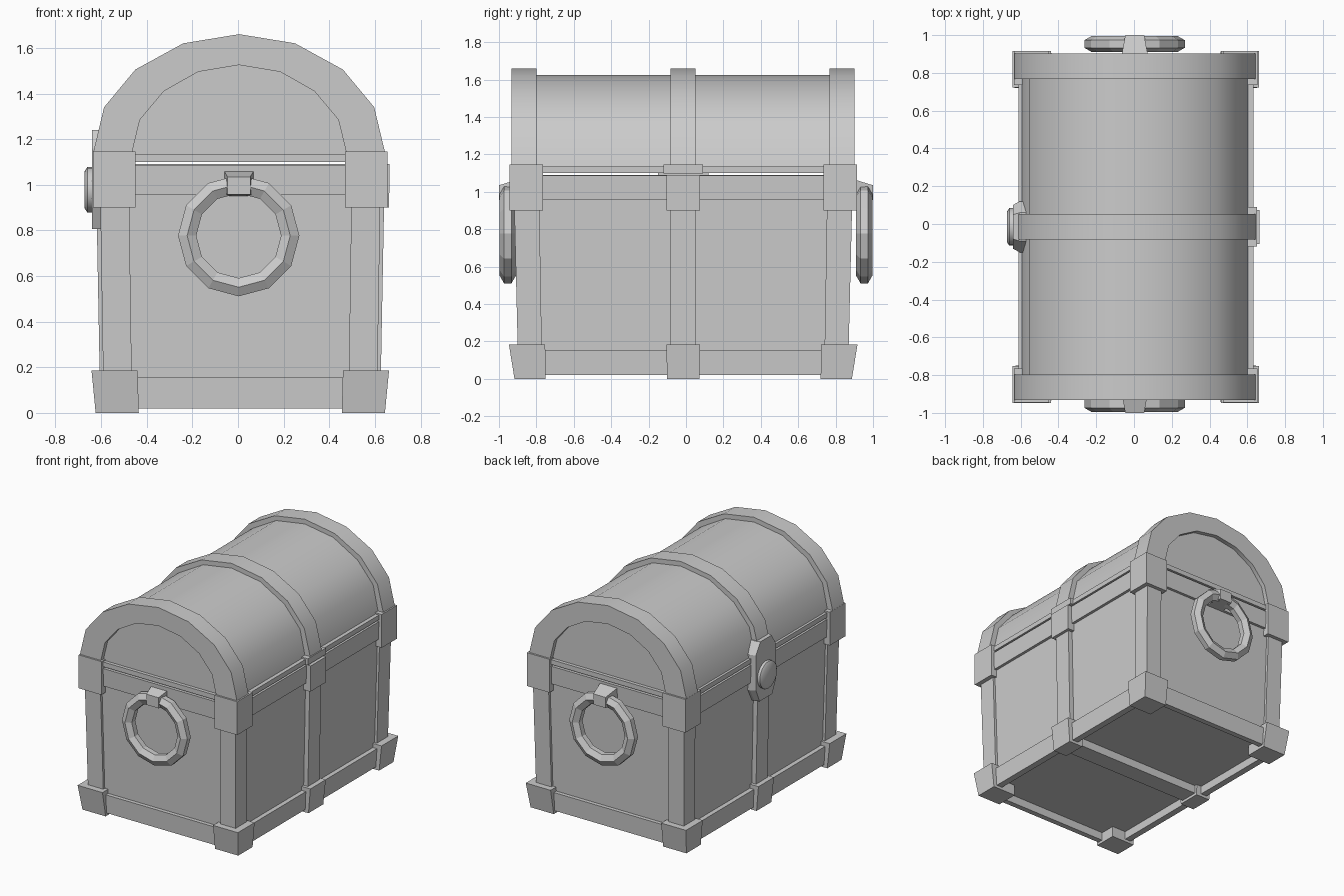
import bpy, bmesh
from math import sin, cos, pi, radians

cube = bpy.data.objects.get("Cube")
if cube:
    bpy.data.objects.remove(cube)

CX, CY = 0.01, -0.015      # centre of the chest body

grey = bpy.data.materials.new("plain grey")
grey.use_nodes = True
GREY = (0.6, 0.6, 0.6, 1)
grey.diffuse_color = GREY
grey.node_tree.nodes["Principled BSDF"].inputs["Base Color"].default_value = GREY


def add(name, bm, smooth=False):
    bmesh.ops.recalc_face_normals(bm, faces=bm.faces)
    me = bpy.data.meshes.new(name)
    bm.to_mesh(me)
    bm.free()
    ob = bpy.data.objects.new(name, me)
    me.materials.append(grey)
    bpy.context.collection.objects.link(ob)
    if smooth:
        bpy.ops.object.select_all(action='DESELECT')
        ob.select_set(True)
        bpy.context.view_layer.objects.active = ob
        bpy.ops.object.shade_smooth_by_angle(angle=radians(35))
    return ob


def loft(name, loops, smooth=False):
    """Skin matching loops of points and cap both ends."""
    bm = bmesh.new()
    rings = [[bm.verts.new(p) for p in loop] for loop in loops]
    n = len(rings[0])
    for a, b in zip(rings, rings[1:]):
        for i in range(n):
            j = (i + 1) % n
            bm.faces.new((a[i], a[j], b[j], b[i]))
    bm.faces.new(rings[0])
    bm.faces.new(rings[-1])
    return add(name, bm, smooth)


def block(name, low, high, z0, z1):
    """Tapered box from (x0, x1, y0, y1) at z0 and z1, around the body centre."""
    def loop(r, z):
        x0, x1, y0, y1 = r
        return [(CX + x, CY + y, z) for x, y in ((x0, y0), (x1, y0), (x1, y1), (x0, y1))]
    return loft(name, [loop(low, z0), loop(high, z1)])


def flip(r, sx, sy):
    xs = sorted((r[0] * sx, r[1] * sx))
    ys = sorted((r[2] * sy, r[3] * sy))
    return (*xs, *ys)


def mirror_block(name, low, high, z0, z1, sxs=(-1, 1), sys=(-1, 1)):
    for sx in sxs:
        for sy in sys:
            side = ("_back" if sy > 0 else "_front") if len(sys) > 1 else ""
            hand = ("_left" if sx > 0 else "_right") if len(sxs) > 1 else ""
            block(name + side + hand, flip(low, sx, sy), flip(high, sx, sy), z0, z1)


def arch(half):
    return half + [(-x, z) for x, z in half[-2::-1]]


def extrude_y(name, pts, y0, y1, smooth=True):
    return loft(name, [[(CX - 0.005 + x, CY + y, z) for x, z in pts] for y in (y0, y1)], smooth)


# Body panels
block("body", (-.58, .58, -.865, .865), (-.6, .6, -.888, .888), .08, 1.09)

# Bottom skirt, top rim and lid lip
mirror_block("skirt_end", (-.605, .605, .85, .89), (-.61, .61, .85, .895), .02, .155, sxs=(1,))
mirror_block("skirt_side", (.56, .608, -.89, .89), (.56, .615, -.895, .895), .02, .155, sys=(1,))
block("rim", (-.618, .618, -.905, .905), (-.622, .622, -.91, .91), .955, 1.087)
block("lid_lip", (-.622, .622, -.91, .91), (-.622, .622, -.91, .91), 1.1, 1.135)
block("bottom_bar", (-.58, .58, -.067, .067), (-.58, .58, -.067, .067), .02, .09)

# Corner posts, feet and upper corner plates
mirror_block("corner_post", (.475, .6, .755, .883), (.488, .615, .77, .905), .1, 1.0)
mirror_block("foot", (.445, .634, .735, .902), (.45, .652, .738, .932), 0, .185)
mirror_block("corner_plate", (.46, .645, .75, .93), (.46, .645, .75, .93), .9, 1.145)

# Middle straps and their feet on the long sides
mirror_block("side_strap", (.5, .615, -.067, .067), (.5, .632, -.067, .067), .1, 1.0, sys=(1,))
mirror_block("middle_foot", (.52, .634, -.086, .086), (.52, .652, -.09, .09), 0, .185, sys=(1,))
block("hinge_lower", (.5, .652, -.09, .09), (.5, .655, -.09, .09), .9, 1.09)
block("hinge_upper", (.5, .642, -.105, .105), (.5, .642, -.105, .105), 1.098, 1.145)

# Domed lid with two end bands and a middle strap
outer = arch([(.64, 1.14), (.592, 1.34), (.455, 1.505), (.245, 1.62), (0, 1.66)])
shell = arch([(.602, 1.12), (.557, 1.325), (.43, 1.475), (.232, 1.588), (0, 1.625)])
inner = arch([(.47, 1.14), (.435, 1.285), (.33, 1.41), (.18, 1.495), (0, 1.525)])
extrude_y("lid", shell, -.885, .885)
extrude_y("lid_strap", outer + shell[::-1], -.067, .067)
for name, s in (("front", -1), ("back", 1)):
    extrude_y("lid_band_" + name, outer + inner[::-1], s * .783, s * .917)

# Lock plate and round boss on the right side
plate = [(.075, 1.24), (.135, 1.16), (.135, .9), (.085, .805)]
plate += [(-y, z) for y, z in plate[::-1]]
loft("lock_plate", [[(x, CY + y * k, z) for y, z in plate]
                    for x, k in ((-.56, 1), (-.605, 1), (-.64, .86))])


def disc(x, r):
    return [(x, CY + r * cos(a * pi / 8), .978 + r * sin(a * pi / 8)) for a in range(16)]


loft("lock_boss", [disc(-.62, .1), disc(-.66, .1), disc(-.672, .082)], True)

# Ring handles hanging from wedge brackets on both ends
section = [(.04, -.02), (0, -.043), (-.04, -.02), (-.04, .02), (0, .043), (.04, .02)]
for name, s in (("front", -1), ("back", 1)):
    bm = bmesh.new()
    rings = []
    for i in range(12):
        a = i * pi / 6
        rings.append([bm.verts.new(((.226 + r) * sin(a) + .003, s * .953 + y,
                                    .777 + (.226 + r) * cos(a))) for r, y in section])
    for i, ring in enumerate(rings):
        after = rings[(i + 1) % 12]
        for j in range(6):
            k = (j + 1) % 6
            bm.faces.new((ring[j], ring[k], after[k], after[j]))
    add("ring_handle_" + name, bm)
    loft("ring_bracket_" + name,
         [[(.004 + x, s * y, z) for x, z in ((-w, z0), (w, z0), (w, z1), (-w, z1))]
          for y, w, z0, z1 in ((.88, .072, .95, 1.072), (1.0, .05, .957, 1.035))])
